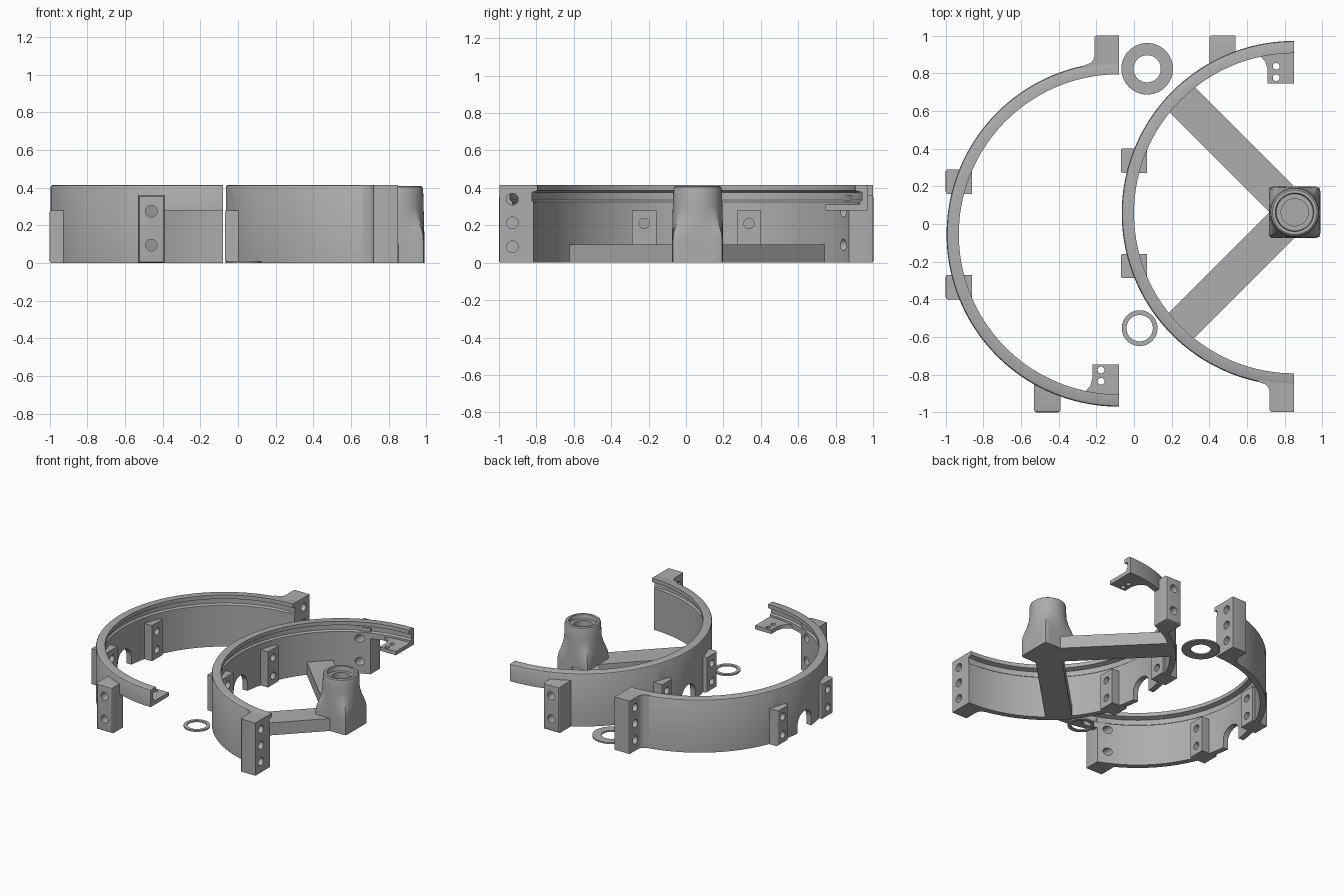
import bpy, bmesh, math
from mathutils import Matrix, Vector

if "Cube" in bpy.data.objects:
    bpy.data.objects.remove(bpy.data.objects["Cube"])

grey = bpy.data.materials.new("plain_grey")
grey.diffuse_color = (0.42, 0.42, 0.42, 1)
grey.use_nodes = True
grey.node_tree.nodes["Principled BSDF"].inputs["Base Color"].default_value = grey.diffuse_color


def loft(name, shells, closed=False, matrix=None, bevel_rule=None):
    """Skin each list of equal-length sections; cap the ends unless closed."""
    bm = bmesh.new()
    for sections in shells:
        rows = [[bm.verts.new(p) for p in s] for s in sections]
        n = len(rows[0])
        pairs = list(zip(rows, rows[1:]))
        if closed:
            pairs.append((rows[-1], rows[0]))
        else:
            bm.faces.new(rows[0])
            bm.faces.new(rows[-1])
        for a, b in pairs:
            for i in range(n):
                j = (i + 1) % n
                bm.faces.new((a[i], a[j], b[j], b[i]))
    if bevel_rule:
        edges = [e for e in bm.edges if all(bevel_rule(v.co) for v in e.verts)]
        bmesh.ops.bevel(bm, geom=edges, offset=0.012, segments=3, profile=0.5,
                        affect='EDGES', clamp_overlap=True)
    if matrix:
        bm.transform(matrix)
    bmesh.ops.recalc_face_normals(bm, faces=bm.faces)
    me = bpy.data.meshes.new(name)
    bm.to_mesh(me)
    bm.free()
    me.materials.append(grey)
    ob = bpy.data.objects.new(name, me)
    bpy.context.collection.objects.link(ob)
    return ob


def prism(points, z0, z1):
    return [[(x, y, z) for x, y in points] for z in (z0, z1)]


def rect(x0, x1, y0, y1):
    return [(x0, y0), (x1, y0), (x1, y1), (x0, y1)]


def rod(start, end, r, n=24):
    """Sections of a cylinder between two points."""
    start, end = Vector(start), Vector(end)
    q = (end - start).to_track_quat('Z', 'Y')
    ring = [q @ Vector((r * math.cos(2 * math.pi * i / n), r * math.sin(2 * math.pi * i / n), 0))
            for i in range(n)]
    return [[p + c for p in ring] for c in (start, end)]


def revolve(profile, a0, a1, steps, endpoint=True):
    out = []
    for i in range(steps + (1 if endpoint else 0)):
        a = math.radians(a0 + (a1 - a0) * i / steps)
        out.append([(r * math.cos(a), r * math.sin(a), z) for r, z in profile])
    return out


def cut(ob, cutter):
    m = ob.modifiers.new("cut", 'BOOLEAN')
    m.operation, m.solver, m.object = 'DIFFERENCE', 'EXACT', cutter
    bpy.context.view_layer.objects.active = ob
    bpy.ops.object.modifier_apply(modifier=m.name)


def outside(co):
    return math.hypot(co.x, co.y) > 0.93


TOP = 0.415
# Wall with an overhanging inner lip and a shallow groove below it
WALL = [(0.915, 0), (0.915, TOP - 0.012), (0.911, TOP - 0.004), (0.903, TOP), (0.85, TOP),
        (0.85, 0.385), (0.885, 0.375), (0.885, 0.335), (0.872, 0.325), (0.872, 0)]


def half_ring(side, m):
    ring = loft(side + "_half_ring", [revolve(WALL, 90, 270, 72)], matrix=m)

    # Clamp lug at one end, with a fillet into the wall
    lug = loft(side + "_clamp_lug", [prism(
        [(0, 0.88), (0, 1.055), (-0.13, 1.055), (-0.13, 0.945), (-0.136, 0.925),
         (-0.15, 0.91), (-0.19, 0.894), (-0.19, 0.865), (-0.1, 0.88)], 0, TOP)],
        matrix=m, bevel_rule=lambda c: outside(c) and c.x < -0.1 and c.y > 1)

    # Mounting blocks through the wall
    side_blocks = [loft(side + "_side_block_" + str(i + 1),
                        [prism(rect(-0.92, -0.78, y, y + 0.13), 0, 0.28)],
                        matrix=m, bevel_rule=outside)
                   for i, y in enumerate((0.215, -0.345))]
    end_block = loft(side + "_end_block", [prism(
        [(-0.45, -0.945), (-0.31, -0.945), (-0.31, -0.82), (-0.45, -0.77)], 0, 0.36)],
        matrix=m, bevel_rule=outside)

    # Thin screw tab under the overlapping end
    tab = loft(side + "_screw_tab", [prism(
        [(0, -0.69), (0, -0.9), (-0.1, -0.895), (-0.22, -0.87), (-0.22, -0.85), (-0.18, -0.835),
         (-0.152, -0.805), (-0.14, -0.76), (-0.14, -0.69)], 0.28, 0.31)], matrix=m)

    # Screw holes and the arched cable notch
    holes = [rod((-0.2, 0.985, z), (0.1, 0.985, z), 0.031) for z in (0.085, 0.213, 0.34)]
    holes += [rod((-0.38, -1.1, z), (-0.38, -0.65, z), 0.031) for z in (0.095, 0.275)]
    holes += [rod((-1.1, y, z), (-0.65, y, z), 0.028) for y in (-0.28, 0.28) for z in (0.068, 0.21)]
    holes += [rod((-0.095, y, 0.2), (-0.095, y, 0.34), 0.018) for y in (-0.72, -0.78)]
    arch = [(0.085, -0.1)] + [(0.085 * math.cos(a * math.pi / 12), 0.065 + 0.085 * math.sin(a * math.pi / 12))
                              for a in range(13)] + [(-0.085, -0.1)]
    holes.append([[(x, y, z) for y, z in arch] for x in (-1.1, -0.7)])
    drill = loft("drill_cutter", holes, matrix=m)
    for ob in [ring, lug, end_block, tab] + side_blocks:
        cut(ob, drill)

    # The wall is open below the overlapping end
    tail = loft("tail_cutter", [prism(rect(-0.31, 0.2, -1.2, -0.5), -0.1, 0.28)], matrix=m)
    cut(ring, tail)
    for c in (drill, tail):
        bpy.data.objects.remove(c)


half_ring("left", Matrix.Translation((-0.08, -0.055, 0)))
half_ring("right", Matrix.Translation((0.85, 0.057, 0)) @ Matrix.Diagonal((1, -1, 1, 1)))

# Hub: square base blending into a round socket with a stepped bore
HUB = Matrix.Translation((0.853, 0.062, 0))


def hub_section(r, z, square=0.0, n=64):
    pts = []
    for i in range(n):
        a = 2 * math.pi * i / n
        c, s = math.cos(a), math.sin(a)
        sq = min(r / max(abs(c), abs(s)), r * 1.36)
        d = r + (sq - r) * square
        pts.append((d * c, d * s, z))
    return pts


loft("hub", [[hub_section(0.136, 0, 1), hub_section(0.136, 0.12, 1), hub_section(0.136, 0.16, 0.88),
              hub_section(0.135, 0.2, 0.6), hub_section(0.134, 0.24, 0.27), hub_section(0.133, 0.28, 0.06),
              hub_section(0.132, 0.31), hub_section(0.13, 0.39), hub_section(0.126, 0.404),
              hub_section(0.118, 0.41), hub_section(0.102, 0.41), hub_section(0.098, 0.375),
              hub_section(0.072, 0.375), hub_section(0.072, 0.2)]], matrix=HUB)

# Two diagonal arms joining the hub to the wall
for name, angle in (("rear_arm", 135), ("front_arm", 225)):
    loft(name, [prism(rect(0, 0.893, -0.095, 0.095), 0, 0.098)],
         matrix=HUB @ Matrix.Rotation(math.radians(angle), 4, 'Z'))

# Loose washers
for name, x, y, r, hole in (("wide_washer", 0.07, 0.824, 0.137, 0.072),
                            ("narrow_washer", 0.03, -0.553, 0.095, 0.07)):
    loft(name, [revolve([(hole, 0), (r, 0), (r, 0.011), (hole, 0.011)], 0, 360, 48, False)],
         closed=True, matrix=Matrix.Translation((x, y, 0)))

# Smooth the curves, keep the edges sharp
for ob in bpy.context.scene.objects:
    ob.select_set(True)
    bpy.context.view_layer.objects.active = ob
bpy.ops.object.shade_smooth_by_angle(angle=math.radians(30))
